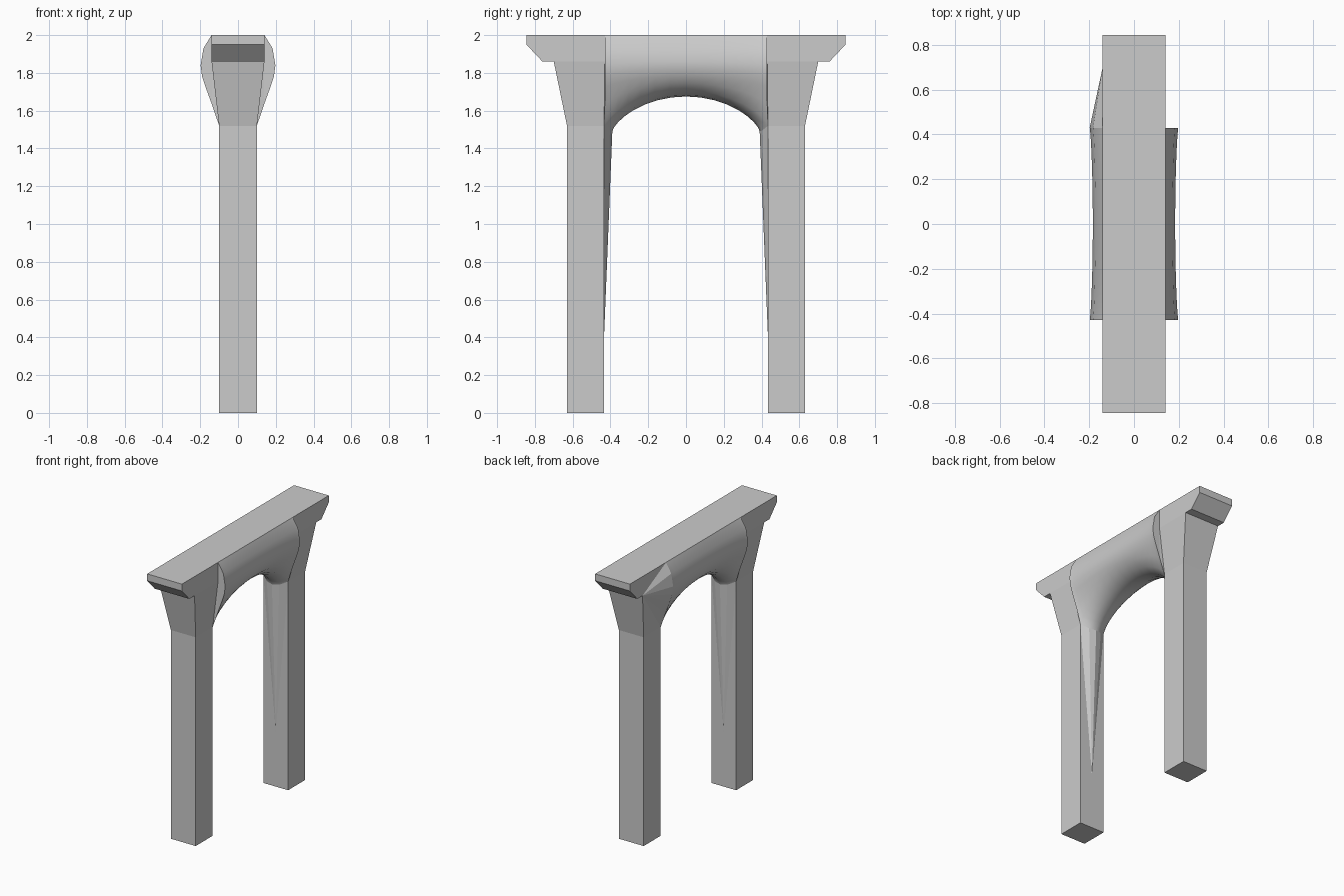
import bpy, math
from mathutils import Vector

if "Cube" in bpy.data.objects:
    bpy.data.objects.remove(bpy.data.objects["Cube"])

# end section of the arch (x, y, z) and matching mid-span section (x, z)
END = [(0, .39, 1.49), (.05, .403, 1.495), (.1, .434, 1.52), (.137, .43, 1.63),
       (.17, .43, 1.72), (.19, .43, 1.78), (.198, .43, 1.84), (.183, .43, 1.93), (.14, .43, 2)]
MID = [(0, 1.675), (.05, 1.682), (.1, 1.705), (.145, 1.745),
       (.168, 1.785), (.18, 1.82), (.184, 1.86), (.172, 1.93), (.14, 2)]


def build(name, polys, smooth=False):
    """Make an object from a list of polygons given by their corner points."""
    index, verts, faces = {}, [], []
    for poly in polys:
        face = []
        for p in poly:
            key = tuple(round(c, 5) for c in p)
            if key not in index:
                index[key] = len(verts)
                verts.append(key)
            if index[key] not in face:
                face.append(index[key])
        if len(face) > 2:
            faces.append(face)
    mesh = bpy.data.meshes.new(name)
    mesh.from_pydata(verts, [], faces)
    obj = bpy.data.objects.new(name, mesh)
    bpy.context.collection.objects.link(obj)
    bpy.context.view_layer.objects.active = obj
    obj.select_set(True)
    bpy.ops.object.mode_set(mode='EDIT')
    bpy.ops.mesh.select_all(action='SELECT')
    bpy.ops.mesh.normals_make_consistent(inside=False)
    bpy.ops.object.mode_set(mode='OBJECT')
    if smooth:
        bpy.ops.object.shade_smooth_by_angle(angle=math.radians(35))
    obj.select_set(False)
    return obj


def flip(p, sx, sy):
    return (p[0] * sx, p[1] * sy, p[2])


# arched bridge: end sections blended into the mid-span section
def arch_point(v, t, sx):
    (xe, ye, ze), (xm, zm) = END[v], MID[v]
    s = math.sin(t * math.pi / 2)
    w = max(0, 1 - s * s) ** .7
    return ((xe + (xm - xe) * w) * sx, ye * s, ze + (zm - ze) * w)


N = 16
arch = []
for i in range(N):
    a, b = -1 + 2 * i / N, -1 + 2 * (i + 1) / N
    for sx in (-1, 1):
        for v in range(len(END) - 1):
            arch.append([arch_point(v, a, sx), arch_point(v, b, sx),
                         arch_point(v + 1, b, sx), arch_point(v + 1, a, sx)])
    arch.append([arch_point(-1, t, sx) for t, sx in ((a, -1), (b, -1), (b, 1), (a, 1))])
build("arch_bridge", arch, True)

# pillars: square leg, flared capital, bracket and the bridge end caps
PROFILE = [(.1, .63, 0), (.1, .63, 1.52), (.14, .7, 1.86), (.14, .76, 1.86),
           (.14, .845, 1.95), (.14, .845, 2), (.14, .43, 2)]
for name, sy in (("front_pillar", -1), ("back_pillar", 1)):
    polys = []
    # outer strip from foot to top
    for p, q in zip(PROFILE, PROFILE[1:]):
        polys.append([flip(p, -1, sy), flip(p, 1, sy), flip(q, 1, sy), flip(q, -1, sy)])
    polys.append([(-.1, .63 * sy, 0), (.1, .63 * sy, 0), (.1, .434 * sy, 0), (-.1, .434 * sy, 0)])
    for sx in (-1, 1):
        side = [[(.1, .63, 0), (.1, .63, 1.52), (.1, .434, 1.52), (.1, .434, 0)],
                [(.14, .7, 2), (.14, .7, 1.86), (.14, .76, 1.86), (.14, .845, 1.95), (.14, .845, 2)]]
        curve = END[2:]
        if sx < 0 < sy:
            # this corner slopes straight out to the bulge
            loop = [(.1, .63, 1.52)] + curve + [(.14, .7, 2)]
            side += [[(.14, .7, 1.86), a, b] for a, b in zip(loop, loop[1:])]
        else:
            side.append([(.1, .63, 1.52), (.14, .7, 1.86), (.14, .43, 1.86), (.1, .434, 1.52)])
            side.append([(.14, .7, 1.86), (.14, .7, 2), (.14, .43, 2), (.14, .43, 1.86)])
            side += [[(.14, .43, 1.86), a, b] for a, b in zip(curve, curve[1:])]
        # inner leg face rising to the arch lip
        mid = (0, .434, .4)
        side.append([mid, (.1, .434, 0), END[2]])
        side += [[mid, END[k], END[k + 1]] for k in (0, 1)]
        polys += [[flip(p, sx, sy) for p in poly] for poly in side]
    polys.append([(-.1, .434 * sy, 0), (.1, .434 * sy, 0), (0, .434 * sy, .4)])
    build(name, polys)
